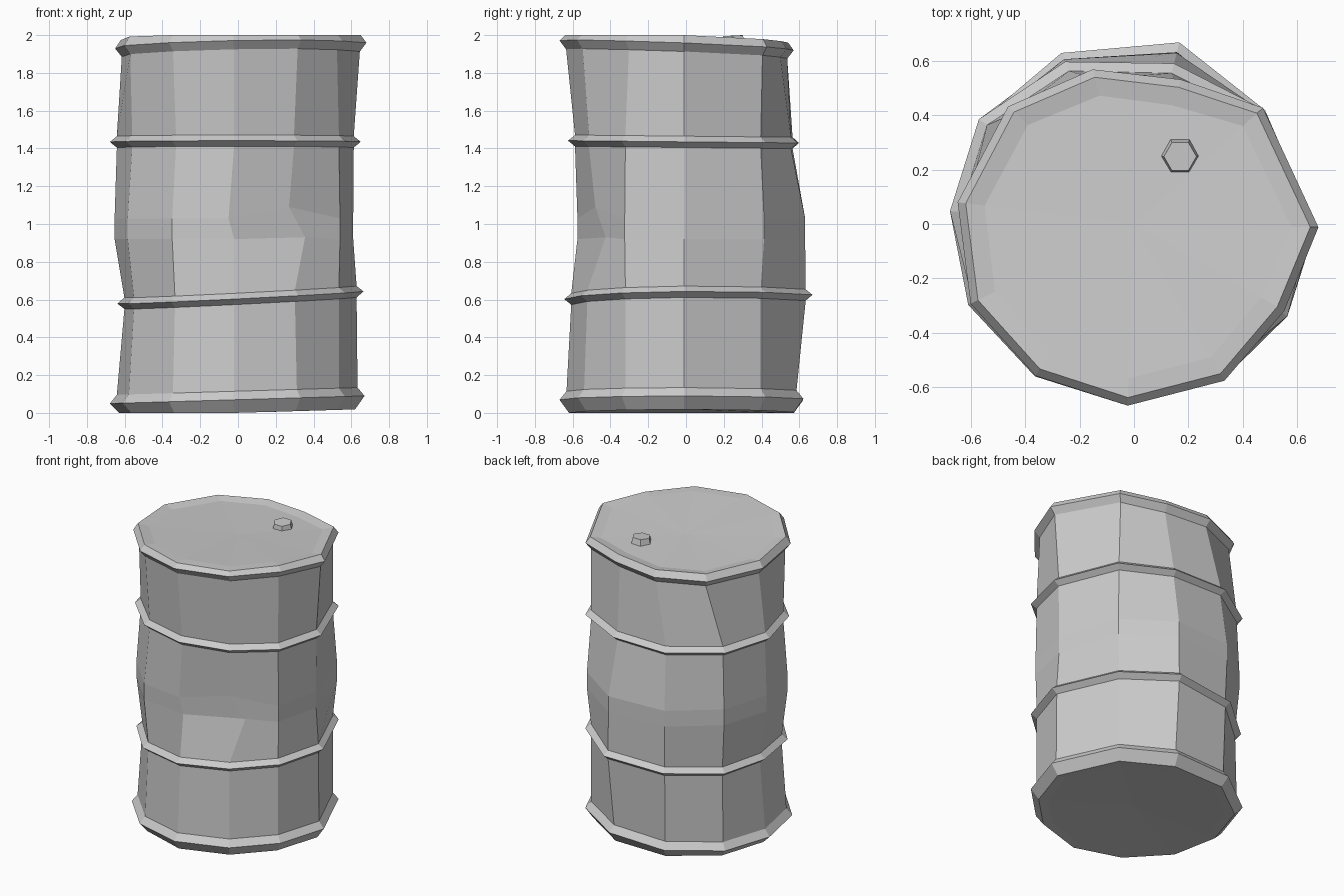
import bpy, bmesh
from math import cos, sin, radians, pi

if "Cube" in bpy.data.objects:
    bpy.data.objects.remove(bpy.data.objects["Cube"])

# Eleven uneven corners, counter-clockwise from the front
ANGLES = [268, 300, 329, 359, 41, 76, 113, 146, 176, 206, 237]
TOP_ANGLES = [268, 300, 330, 359, 42, 72, 105, 137, 173, 206, 237]

# Hand-beaten outlines: corner radii at each rim, rib and the dented waist
BOTTOM = [.67, .66, .66, .67, .64, .64, .67, .69, .68, .68, .67]
LOWER = [.645, .64, .66, .665, .64, .69, .685, .68, .64, .65, .65]
WAIST = [.575, .55, .63, .61, .63, .65, .66, .67, .655, .65, .64]
UPPER = [.625, .63, .66, .65, .64, .61, .65, .69, .68, .66, .64]
TOP = [.67, .667, .64, .68, .64, .56, .59, .635, .655, .67, .667]

bm = bmesh.new()
rings = []


def ring(radii, inset, z, tilt_x=0, tilt_y=0, angles=ANGLES):
    verts = []
    for r, a in zip(radii, angles):
        x, y = (r - inset) * cos(radians(a)), (r - inset) * sin(radians(a))
        h = min(2, max(0, z + tilt_x * x + tilt_y * y))
        verts.append(bm.verts.new((x, y, h)))
    rings.append(verts)
    return verts


def rib(radii, z, tx, ty, low=.03, high=.03):
    ring(radii, .037, z - low, tx, ty)
    ring(radii, 0, z, tx, ty)
    ring(radii, .037, z + high, tx, ty)


# Bottom rim and lower rib
ring(BOTTOM, .11, .005, .03)
ring(BOTTOM, .05, 0, .03)
ring(BOTTOM, 0, .07, .03)
ring(BOTTOM, .037, .115, .03)
rib(LOWER, .61, .05, .01)

# Waist with a dent on the front right
low_waist = [(a * .35 + (b - .037) * .65) for a, b in zip(LOWER, WAIST)]
low_waist = [w * .4 + v * .6 for w, v in zip(WAIST, [r - .02 for r in WAIST])]
low_waist = [r + .012 for r in low_waist]
dent_low = ring(low_waist, 0, .92)
dent_low[1].co = (.355, -.425, .93)
dent_high = ring(WAIST, 0, 1.03)
dent_high[1].co = (.27, -.48, 1.09)
dent_high[0].co.x = -.05

# Upper rib and leaning top rim
rib(UPPER, 1.435, 0, -.01)
ring(TOP, .035, 1.90, .02, -.04, TOP_ANGLES)
ring(TOP, 0, 1.945, .02, -.04, TOP_ANGLES)
ring(TOP, .03, 1.99, .02, -.05, TOP_ANGLES)
ring(TOP, .10, 1.975, .02, -.05, TOP_ANGLES)

# Skin between rings, then fan the two ends
n = len(ANGLES)
for a, b in zip(rings, rings[1:]):
    for i in range(n):
        j = (i + 1) % n
        bm.faces.new((a[i], a[j], b[j], b[i]))
for end, z in ((rings[0], .02), (rings[-1], 1.965)):
    mid = bm.verts.new((0, 0, z))
    for i in range(n):
        bm.faces.new((end[i], end[(i + 1) % n], mid))
bmesh.ops.recalc_face_normals(bm, faces=bm.faces)
mesh = bpy.data.meshes.new("barrel_body")
bm.to_mesh(mesh)
bm.free()
bpy.context.collection.objects.link(bpy.data.objects.new("barrel_body", mesh))

# Hexagonal filler cap
bpy.ops.mesh.primitive_cone_add(vertices=6, radius1=.072, radius2=.06, depth=.05,
                                location=(.17, .25, 1.972), rotation=(.05, -.02, pi / 6))
bpy.context.object.name = "filler_cap"
